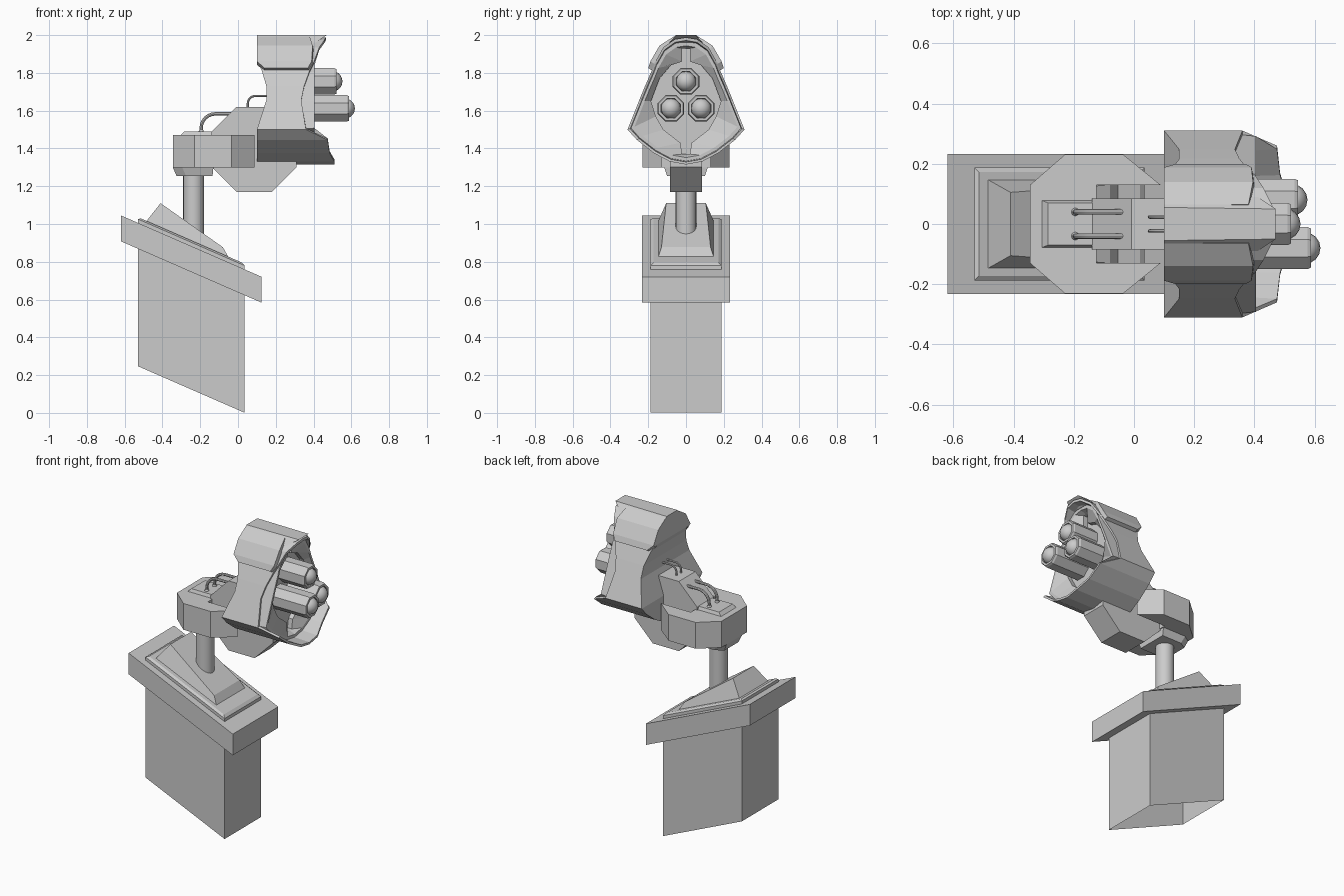
import bpy, bmesh, math
from mathutils import Vector

if "Cube" in bpy.data.objects:
    bpy.data.objects.remove(bpy.data.objects["Cube"])


def loft(name, rings, cap_start=True, cap_end=True):
    """Skin a list of equal-length closed rings."""
    bm = bmesh.new()
    vs = [[bm.verts.new(p) for p in r] for r in rings]
    n = len(vs[0])
    for a, b in zip(vs, vs[1:]):
        for i in range(n):
            j = (i + 1) % n
            bm.faces.new((a[i], a[j], b[j], b[i]))
    if cap_start:
        bm.faces.new(vs[0])
    if cap_end:
        bm.faces.new(vs[-1])
    return finish(name, bm)


def finish(name, bm):
    bmesh.ops.recalc_face_normals(bm, faces=bm.faces)
    me = bpy.data.meshes.new(name)
    bm.to_mesh(me)
    bm.free()
    ob = bpy.data.objects.new(name, me)
    bpy.context.collection.objects.link(ob)
    return ob


def smooth(ob):
    bpy.ops.object.select_all(action='DESELECT')
    ob.select_set(True)
    bpy.context.view_layer.objects.active = ob
    bpy.ops.object.shade_smooth_by_angle(angle=math.radians(35))


def slope_ring(x0, x1, y, dz):
    """Rectangle lying on the tilted plane of the pedestal top."""
    return [(x, s, 0.775 - 0.436 * x + dz)
            for x, s in ((x0, -y), (x1, -y), (x1, y), (x0, y))]


def flat_ring(pts, z):
    return [(x, y, z) for x, y in pts]


def circle_x(x, y, z, r, n, phase=0.0):
    return [(x, y + r * math.cos(phase + 2 * math.pi * i / n),
             z + r * math.sin(phase + 2 * math.pi * i / n)) for i in range(n)]


# Pedestal: open-bottomed pillar, tilted slab, raised step and wedge
loft("pillar", [slope_ring(-0.53, 0.035, 0.187, -0.759),
                slope_ring(-0.53, 0.035, 0.187, -0.10)], cap_start=False)
loft("tilted_slab", [slope_ring(-0.62, 0.125, 0.232, -0.137),
                     slope_ring(-0.62, 0.125, 0.232, 0)])
loft("slab_step", [slope_ring(-0.53, 0.035, 0.187, -0.01),
                   slope_ring(-0.53, 0.035, 0.187, 0.02),
                   slope_ring(-0.515, 0.02, 0.172, 0.03)])
loft("wedge", [slope_ring(-0.49, -0.045, 0.15, 0.02),
               [(-0.41, -0.105, 1.11), (-0.08, -0.13, 0.877),
                (-0.08, 0.13, 0.877), (-0.41, 0.105, 1.11)]])

# Swivel post
bpy.ops.mesh.primitive_cylinder_add(vertices=20, radius=0.055, depth=0.46,
                                    location=(-0.235, 0, 1.04))
bpy.context.object.name = "post"
smooth(bpy.context.object)

# Forked yoke, its collar underneath and the low plate on top
half = [(-0.345, 0.13), (-0.23, 0.23), (-0.035, 0.23), (0.088, 0.13), (-0.125, 0.13)]
yoke = half + [(x, -y) for x, y in reversed(half)]
loft("yoke", [flat_ring(yoke, 1.30), flat_ring(yoke, 1.47)])


def collar(x0, x1, y, z):
    return [(x0, -y * .7, z), (x0 + .05, -y, z), (x1, -y, z),
            (x1, y, z), (x0 + .05, y, z), (x0, y * .7, z)]


loft("yoke_collar", [collar(-0.345, -0.13, 0.115, 1.31), collar(-0.345, -0.13, 0.115, 1.30),
                     collar(-0.325, -0.135, 0.10, 1.253)])
loft("yoke_plate", [flat_ring([(-.31, -.08), (-.11, -.08), (-.11, .08), (-.31, .08)], 1.465),
                    flat_ring([(-.285, -.07), (-.11, -.07), (-.11, .07), (-.285, .07)], 1.49)])

# Octagonal tilt arm between the fork prongs
R = 0.225 / math.cos(math.pi / 8)
loft("tilt_arm", [[(0.085 + R * math.cos(math.pi / 8 + i * math.pi / 4), y,
                    1.395 + R * math.sin(math.pi / 8 + i * math.pi / 4)) for i in range(8)]
                  for y in (-0.085, 0.085)])


# Cables: rise, bend forward, run into the next part
def cable(name, x, z0, z1, x_end, bend, y, r):
    cu = bpy.data.curves.new(name, 'CURVE')
    cu.dimensions = '3D'
    cu.bevel_depth = r
    cu.bevel_resolution = 2
    cu.use_fill_caps = True
    pts = [(x, z0)]
    for i in range(7):
        a = math.pi / 2 * i / 6
        pts.append((x + bend * (1 - math.cos(a)), z1 - bend * (1 - math.sin(a))))
    pts.append((x_end, z1))
    sp = cu.splines.new('POLY')
    sp.points.add(len(pts) - 1)
    for p, (px, pz) in zip(sp.points, pts):
        p.co = (px, y, pz, 1)
    ob = bpy.data.objects.new(name, cu)
    bpy.context.collection.objects.link(ob)
    bpy.ops.object.select_all(action='DESELECT')
    ob.select_set(True)
    bpy.context.view_layer.objects.active = ob
    bpy.ops.object.convert(target='MESH')
    smooth(bpy.context.object)


def ball(name, loc, r):
    bpy.ops.mesh.primitive_uv_sphere_add(segments=16, ring_count=10, radius=r, location=loc)
    bpy.context.object.name = name
    smooth(bpy.context.object)


for s in (-1, 1):
    cable("long_cable", -0.195, 1.47, 1.583, -0.01, 0.075, s * 0.04, 0.009)
    ball("cable_end", (-0.018, s * 0.04, 1.583), 0.014)
    ball("cable_root", (-0.195, s * 0.04, 1.49), 0.013)
    cable("short_cable", 0.052, 1.60, 1.678, 0.16, 0.04, s * 0.023, 0.006)

# Gun housing: half section as (y, z, back x, front x)
S = [(0, 1.988, .10, .465), (.06, 1.978, .10, .46), (.12, 1.935, .10, .43),
     (.165, 1.855, .10, .40), (.18, 1.815, .125, .38), (.217, 1.73, .15, .35),
     (.248, 1.655, .15, .335), (.31, 1.5, .10, .36), (.26, 1.445, .10, .475),
     (.17, 1.375, .10, .485), (.085, 1.33, .10, .51), (0, 1.315, .10, .51)]
# recessed gun bay outline with a narrow slot above and below
BAY = [(0, 1.93), (.02, 1.93), (.02, 1.86), (.08, 1.84), (.14, 1.77), (.163, 1.71),
       (.185, 1.65), (.16, 1.57), (.12, 1.5), (.03, 1.43), (.02, 1.37), (0, 1.37)]


def mirrored(h):
    return h + [(x, -y, z) for x, y, z in reversed(h[1:-1])]


def scaled(k, fx):
    return mirrored([(fx(p), p[0] * k, 1.62 + (p[1] - 1.62) * k) for p in S])


rings = [scaled(1, lambda p: p[2]), scaled(1, lambda p: p[3]),
         scaled(.955, lambda p: p[3]), scaled(.94, lambda p: .405),
         scaled(.88, lambda p: .405),
         mirrored([(.37, y, z) for y, z in BAY]), mirrored([(.34, y, z) for y, z in BAY])]
housing = loft("gun_housing", rings, False, False)
bm = bmesh.new()
bm.from_mesh(housing.data)
bm.verts.ensure_lookup_table()
n = len(rings[0])
for base in (0, n * (len(rings) - 1)):      # close the back and the bay floor
    for i in range(n // 2):
        ids = dict.fromkeys([base + i, base + i + 1, base + (n - i - 1) % n, base + (n - i) % n])
        bm.faces.new([bm.verts[k] for k in ids])
bmesh.ops.recalc_face_normals(bm, faces=bm.faces)
bm.to_mesh(housing.data)
bm.free()

# Armour plates over the upper shoulders and a strip along the crown
A = [(.065, 1.992, .10, .38), (.14, 1.945, .10, .395),
     (.188, 1.862, .10, .39), (.2, 1.825, .14, .37)]
C = Vector((0, 1.70))
for s in (-1, 1):
    sec = []
    for y, z, xb, xf in A:
        iy, iz = y * .86, 1.70 + (z - 1.70) * .88
        sec.append([(xb, s * y, z), (xf, s * y, z), (xf + .006, s * iy, iz), (xb, s * iy, iz)])
    loft("shoulder_armour", sec)
loft("crown_strip", [[(.10, -.09, 1.96), (.10, -.055, 2.0), (.10, .055, 2.0), (.10, .09, 1.96)],
                     [(.41, -.09, 1.96), (.47, -.05, 2.0), (.47, .05, 2.0), (.41, .09, 1.96)]])

# Three octagonal barrels with domed tips
for y, z, end in ((0, 1.755, .522), (-.08, 1.612, .588), (.08, 1.612, .545)):
    ph = math.pi / 8
    loft("barrel", [circle_x(x, y, z, r, 8, ph) for x, r in
                    ((.33, .076), (end - .012, .076), (end, .07), (end, .056), (end - .03, .054))])
    ball("barrel_tip", (end - .022, y, z), .053)
